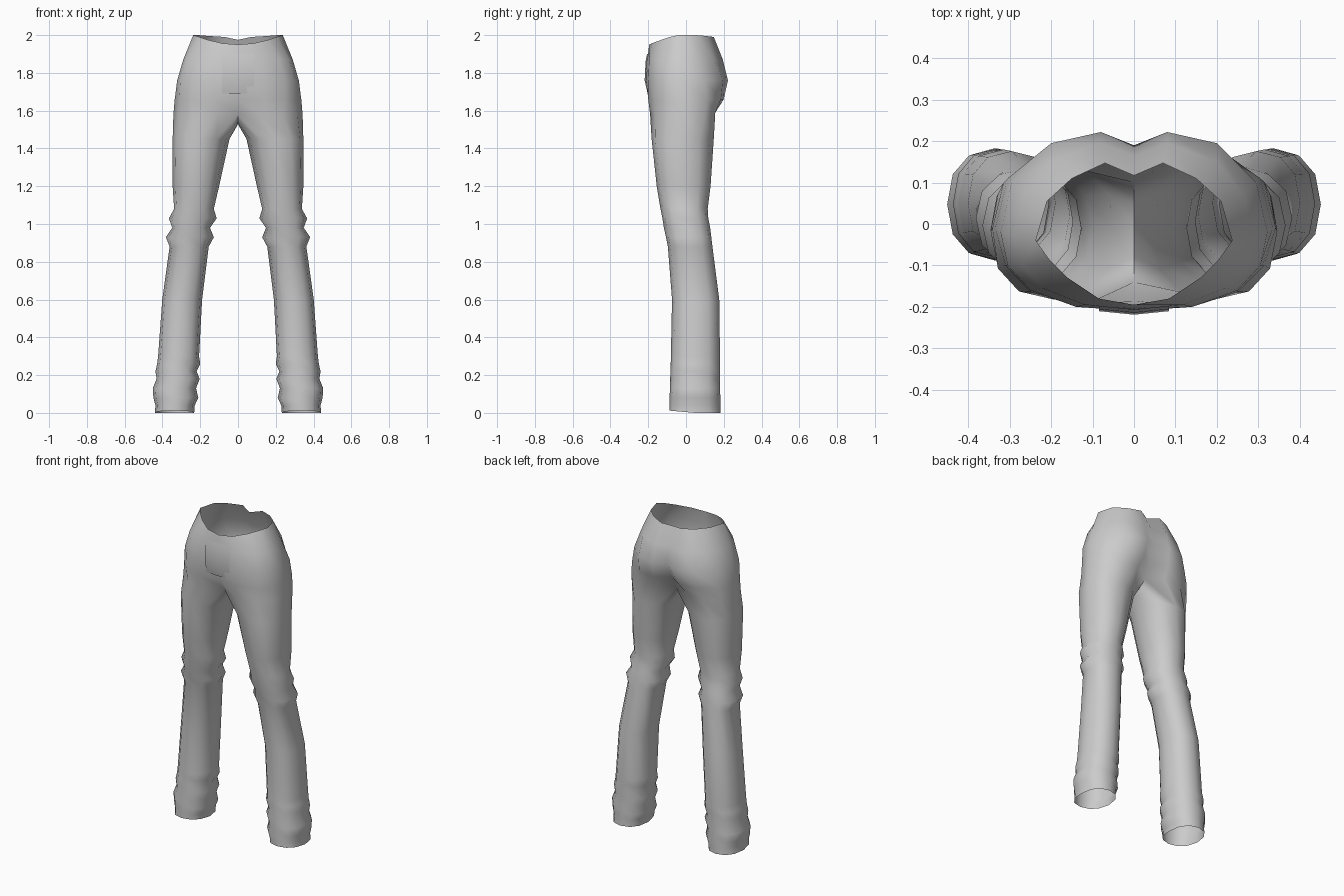
import bpy, bmesh, math

cloth = bpy.data.materials.new("grey cloth")
cloth.diffuse_color = (0.6, 0.6, 0.6, 1)

# Half hip rings (front centre -> side -> back centre)
waist = [(0, -.195, 1.95), (.085, -.18, 1.957), (.16, -.13, 1.975), (.205, -.085, 1.99), (.237, -.04, 2),
         (.21, .055, 2), (.15, .11, 1.995), (.07, .147, 1.99), (0, .117, 1.975)]
hips = {
    1.87: [(0, -.205), (.12, -.195), (.22, -.155), (.27, -.1), (.29, -.03), (.265, .07), (.2, .15), (.08, .195), (0, .165)],
    1.76: [(0, -.21), (.14, -.2), (.25, -.16), (.305, -.1), (.322, -.02), (.295, .1), (.2, .195), (.08, .222), (0, .19)],
    1.66: [(0, -.185), (.13, -.2), (.25, -.165), (.31, -.1), (.335, -.01), (.305, .11), (.2, .185), (.09, .2), (0, .14)],
}
# Crotch ring: 9 outer points, then 3 along the seam between the legs
crotch = [(0, -.14, 1.585), (.11, -.19, 1.58), (.24, -.165, 1.58), (.315, -.1, 1.58), (.342, -.01, 1.58),
          (.315, .1, 1.58), (.22, .155, 1.59), (.1, .155, 1.6), (0, .1, 1.575),
          (0, .05, 1.54), (0, 0, 1.528), (0, -.08, 1.54)]
# Leg rings: height, inner x, outer x, front y, back y
legs = [(1.45, .045, .346, -.182, .147), (1.2, .1, .346, -.155, .13), (1.08, .128, .338, -.135, .115),
        (1.03, .113, .366, -.125, .118), (.98, .148, .348, -.117, .128), (.93, .128, .382, -.106, .134),
        (.88, .155, .362, -.096, .14), (.6, .19, .401, -.074, .176), (.3, .206, .423, -.08, .18),
        (.26, .2, .428, -.081, .18), (.22, .219, .437, -.082, .18), (.18, .203, .431, -.084, .18),
        (.13, .222, .451, -.085, .18), (.08, .21, .448, -.087, .182), (.04, .229, .437, -.088, .182),
        (.005, .232, .44, -.088, .183)]


def leg_ring(z, xi, xo, yf, yb):
    pts = []
    for k in range(12):
        a = math.radians(-120 + 30 * k)
        c, s = (math.copysign(abs(v) ** .87, v) for v in (math.cos(a), math.sin(a)))
        lift = .012 * max(0, -s) if z < .01 else 0      # raised front of the hem
        pts.append(((xi + xo) / 2 + c * (xo - xi) / 2, (yf + yb) / 2 + s * (yb - yf) / 2, z - .005 * (z < .01) + lift))
    return pts


def finish(obj):
    bpy.context.view_layer.objects.active = obj
    obj.select_set(True)
    obj.data.materials.append(cloth)
    bpy.ops.object.shade_smooth_by_angle(angle=math.radians(70))
    obj.select_set(False)


# Trousers: one open shell, both legs mirrored about the middle seam
bm = bmesh.new()
rings = [waist] + [[(x, y, z) for x, y in r] for z, r in hips.items()] + [crotch] + [leg_ring(*l) for l in legs]
for side in (1, -1):
    vs = [[bm.verts.new((side * x, y, z)) for x, y, z in r] for r in rings]
    for up, low in zip(vs, vs[1:]):
        closed = len(up) == 12
        for i in range(12 if closed else 8):
            j = (i + 1) % 12
            bm.faces.new((up[i], low[i], low[j], up[j]) if side > 0 else (up[j], low[j], low[i], up[i]))
bmesh.ops.remove_doubles(bm, verts=bm.verts, dist=.0005)
me = bpy.data.meshes.new("trousers")
bm.to_mesh(me)
bm.free()
trousers = bpy.data.objects.new("trousers", me)
bpy.context.collection.objects.link(trousers)
finish(trousers)

# Fly panel: shallow curved patch on the front
bm = bmesh.new()
rows = [[bm.verts.new((x, y + .1 * abs(x), z)) for x in (-.085, 0, .085)]
        for z, y in ((1.9, -.206), (1.86, -.214), (1.76, -.219), (1.69, -.203))]
for up, low in zip(rows, rows[1:]):
    for i in range(2):
        bm.faces.new((up[i], low[i], low[i + 1], up[i + 1]))
me = bpy.data.meshes.new("fly_panel")
bm.to_mesh(me)
bm.free()
panel = bpy.data.objects.new("fly_panel", me)
bpy.context.collection.objects.link(panel)
finish(panel)
